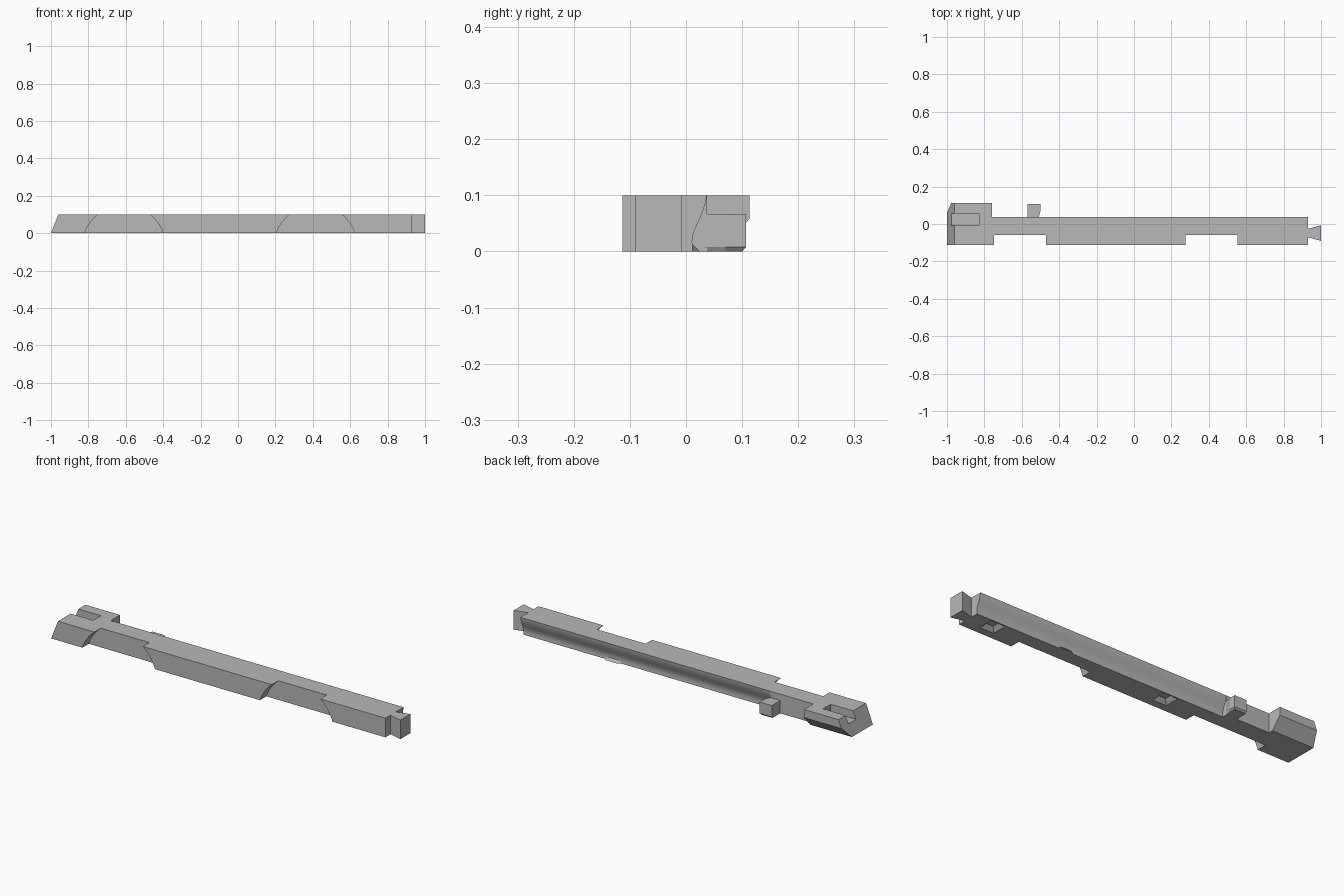
import bpy, bmesh, math

if "Cube" in bpy.data.objects:
    bpy.data.objects.remove(bpy.data.objects["Cube"])

grey = bpy.data.materials.new("plain grey")
grey.diffuse_color = (0.48, 0.48, 0.48, 1)
grey.use_nodes = True
grey.node_tree.nodes["Principled BSDF"].inputs["Base Color"].default_value = grey.diffuse_color

PLACE = {
    'X': lambda u, v, d: (d, u, v),   # profile in y,z
    'Y': lambda u, v, d: (u, d, v),   # profile in x,z
    'Z': lambda u, v, d: (u, v, d),   # profile in x,y
}


def loft(name, axis, rings):
    """Solid from matching profiles; rings = [(depth, points), ...]"""
    bm = bmesh.new()
    loops = [[bm.verts.new(PLACE[axis](u, v, d)) for u, v in pts] for d, pts in rings]
    n = len(loops[0])
    bm.faces.new(loops[0])
    bm.faces.new(loops[-1])
    for a, b in zip(loops, loops[1:]):
        for i in range(n):
            j = (i + 1) % n
            bm.faces.new((a[i], a[j], b[j], b[i]))
    bmesh.ops.recalc_face_normals(bm, faces=bm.faces)
    me = bpy.data.meshes.new(name)
    bm.to_mesh(me)
    bm.free()
    me.materials.append(grey)
    ob = bpy.data.objects.new(name, me)
    bpy.context.collection.objects.link(ob)
    return ob


def prism(name, axis, pts, d0, d1):
    return loft(name, axis, [(d0, pts), (d1, pts)])


def rect(u0, u1, v0, v1):
    return [(u0, v0), (u1, v0), (u1, v1), (u0, v1)]


def combine(target, other, op):
    m = target.modifiers.new(op, 'BOOLEAN')
    m.operation = op
    m.solver = 'EXACT'
    m.object = other
    bpy.context.view_layer.objects.active = target
    bpy.ops.object.modifier_apply(modifier=m.name)
    bpy.data.objects.remove(other, do_unlink=True)


# long beam with the end block on its back
beam = prism("beam", 'X', rect(-0.113, 0.037, 0, 0.1), -1.1, 0.93)
block = prism("end_block", 'X',
              [(0, 0), (0.06, 0), (0.113, 0.058), (0.113, 0.1), (0, 0.1)], -1.1, -0.76)
combine(beam, block, 'UNION')

# slanted end
combine(beam, prism("end_cutter", 'Y',
                    [(-1.02, -0.05), (-0.94, 0.15), (-1.3, 0.15), (-1.3, -0.05)],
                    -0.3, 0.3), 'DIFFERENCE')

# open slot in the end block
combine(beam, prism("slot_cutter", 'X', rect(-0.008, 0.055, 0.06, 0.2), -1.2, -0.83),
        'DIFFERENCE')

# hollow sweep along the back
sweep = [(0.037, 0.101), (0.0355, 0.09), (0.032, 0.077), (0.027, 0.064), (0.021, 0.051),
         (0.016, 0.04), (0.0125, 0.029), (0.011, 0.018), (0.0115, 0.008), (0.013, -0.01),
         (0.2, -0.01), (0.2, 0.101)]
combine(beam, prism("sweep_cutter", 'X', sweep, -0.51, 1.1), 'DIFFERENCE')

# two arches cut into the front
for cx in (-0.61, 0.415):
    arch = [(cx + 0.222 * math.cos(math.tau * i / 64),
             -0.0725 + 0.222 * math.sin(math.tau * i / 64)) for i in range(64)]
    combine(beam, prism("arch_cutter", 'Y', arch, -0.3, -0.06), 'DIFFERENCE')

# two tapered sockets in the underside
for cx in (0.80, -0.21):
    rings = [(z, rect(cx - r, cx + r, -0.034 - r, -0.034 + r))
             for z, r in ((-0.02, 0.06), (0.02, 0.02))]
    combine(beam, loft("socket_cutter", 'Z', rings), 'DIFFERENCE')

# dovetail on the right end
prism("dovetail", 'Z',
      [(0.925, -0.07), (1, -0.09), (1, -0.007), (0.925, -0.028)], 0, 0.1)

# hook block on the back, chamfered below
hook = [(-0.57, 0.03), (-0.57, 0.107), (-0.5, 0.107), (-0.5, 0.07), (-0.511, 0.03)]
hook_low = [(-0.57, 0.03), (-0.57, 0.1), (-0.507, 0.1), (-0.507, 0.07), (-0.514, 0.03)]
loft("hook", 'Z', [(0, hook_low), (0.008, hook), (0.067, hook)])

# small tab at the foot of the sweep
loft("tab", 'Z', [
    (0, [(0.36, 0.005), (0.47, 0.005), (0.445, 0.024), (0.385, 0.024)]),
    (0.013, [(0.36, 0.005), (0.47, 0.005), (0.445, 0.0115), (0.385, 0.0115)])])

# smooth curves, sharp edges
bpy.ops.object.select_all(action='DESELECT')
beam.select_set(True)
bpy.context.view_layer.objects.active = beam
bpy.ops.object.shade_smooth_by_angle(angle=math.radians(25))
